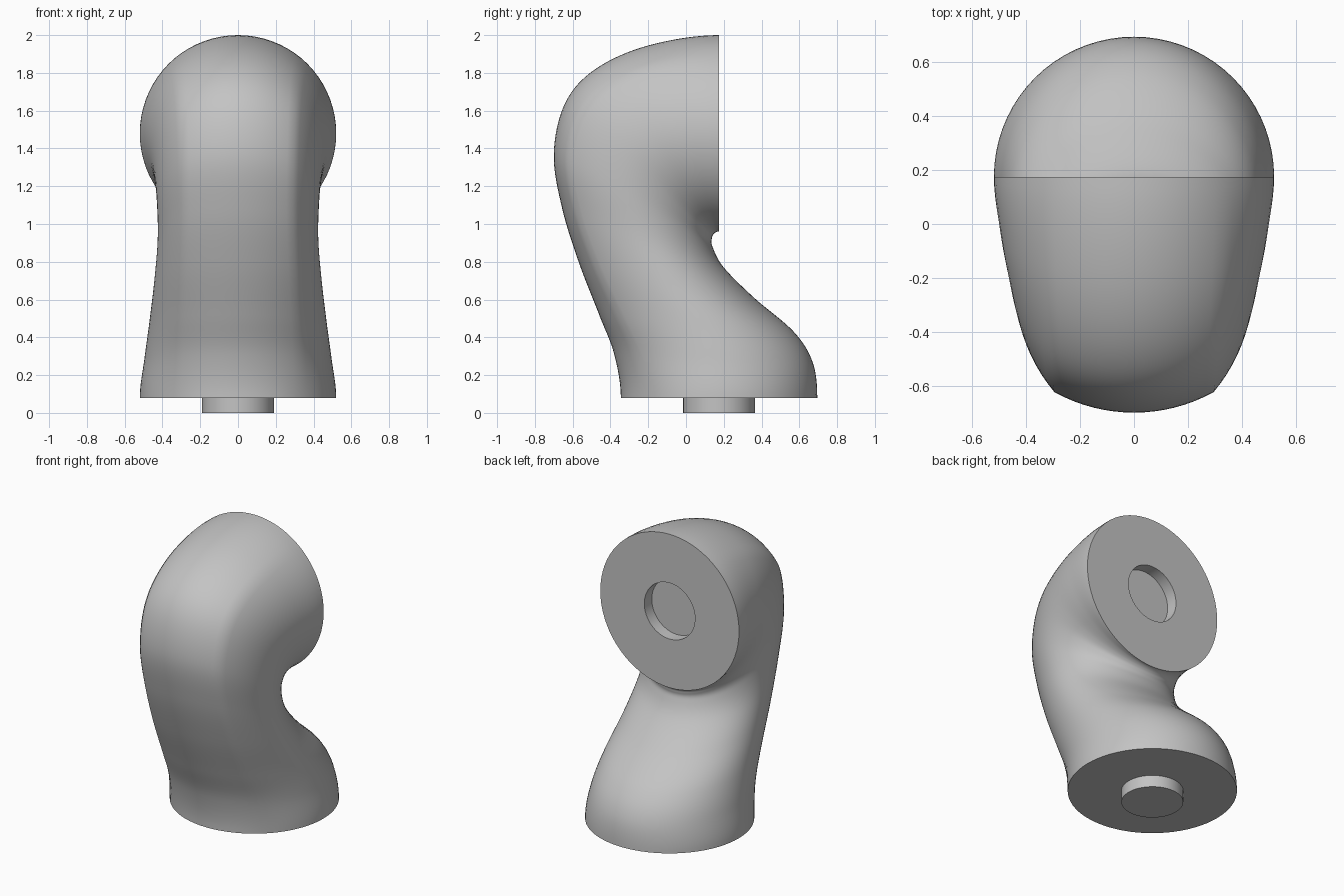
import bpy, bmesh
from math import sin, cos, pi, radians
from mathutils import Vector

cube = bpy.data.objects.get("Cube")
if cube:
    bpy.data.objects.remove(cube)

SIDES, STEPS = 72, 8
MID, BASE, FACE_Z, R, PEG_R, PEG = 0.175, 0.08, 1.48, 0.52, 0.19, 0.08

# Stations along the bend: outer rail y z, inner rail y z, half width
stations = [Vector(s) for s in (
    (-0.345, 0.08, 0.695, 0.08, 0.52),
    (-0.38, 0.31, 0.67, 0.27, 0.495),
    (-0.46, 0.52, 0.57, 0.43, 0.47),
    (-0.565, 0.79, 0.36, 0.61, 0.443),
    (-0.655, 1.08, 0.20, 0.77, 0.425),
    (-0.70, 1.37, 0.14, 0.88, 0.43),
    (-0.64, 1.64, 0.137, 0.925, 0.445),
    (-0.48, 1.82, 0.145, 0.945, 0.467),
    (-0.20, 1.945, 0.16, 0.957, 0.497),
    (MID, 2.0, MID, 0.96, R))]


def spline(a, b, c, d, t):
    return 0.5 * (2 * b + (c - a) * t + (2 * a - 5 * b + 4 * c - d) * t**2
                  + (3 * b - a - 3 * c + d) * t**3)


def section(s, ridge=0.0):
    """Closed ring between both rails, with a soft ridge beside the outer rail."""
    outer, inner = Vector(s[0:2]), Vector(s[2:4])
    centre, half = (outer + inner) / 2, (outer - inner) / 2
    ring = []
    for i in range(SIDES):
        a = 2 * pi * i / SIDES
        off = min(a, 2 * pi - a) / radians(40)
        r = 1 + ridge * max(0, 1 - abs(off - 1))**2
        p = centre + half * cos(a) * r
        ring.append((s[4] * sin(a) * r, p.x, p.y))
    return ring


# Mirrored end stations make the body leave both flat ends squarely
first, last = stations[1].copy(), stations[-2].copy()
for k in (1, 3):
    first[k] = 2 * BASE - first[k]
for k in (0, 2):
    last[k] = 2 * MID - last[k]
keys = [first] + stations + [last]

# Peg under the base
rings = [section((MID - PEG_R, z, MID + PEG_R, z, PEG_R)) for z in (0, BASE)]
# Bent body
spans = len(stations) - 1
for n in range(spans * STEPS + 1):
    i = min(n // STEPS, spans - 1)
    s = spline(*keys[i:i + 4], n / STEPS - i)
    rings.append(section(s, 0.07 * sin(pi * n / (spans * STEPS))))
# Socket in the upright face
rings += [section((y, FACE_Z + PEG_R, y, FACE_Z - PEG_R, PEG_R))
          for y in (MID, MID - PEG)]

bm = bmesh.new()
loops = [[bm.verts.new(p) for p in ring] for ring in rings]
for low, high in zip(loops, loops[1:]):
    for i in range(SIDES):
        j = (i + 1) % SIDES
        bm.faces.new((low[i], low[j], high[j], high[i]))
bm.faces.new(loops[0])
bm.faces.new(loops[-1])
bmesh.ops.recalc_face_normals(bm, faces=bm.faces)
mesh = bpy.data.meshes.new("elbow_link")
bm.to_mesh(mesh)
bm.free()

grey = bpy.data.materials.new("plain grey")
grey.use_nodes = True
colour = (0.55, 0.55, 0.55, 1)
grey.diffuse_color = colour
grey.node_tree.nodes["Principled BSDF"].inputs["Base Color"].default_value = colour
mesh.materials.append(grey)

link = bpy.data.objects.new("elbow_link", mesh)
bpy.context.collection.objects.link(link)
bpy.ops.object.select_all(action='DESELECT')
link.select_set(True)
bpy.context.view_layer.objects.active = link
bpy.ops.object.shade_smooth_by_angle(angle=radians(30))
